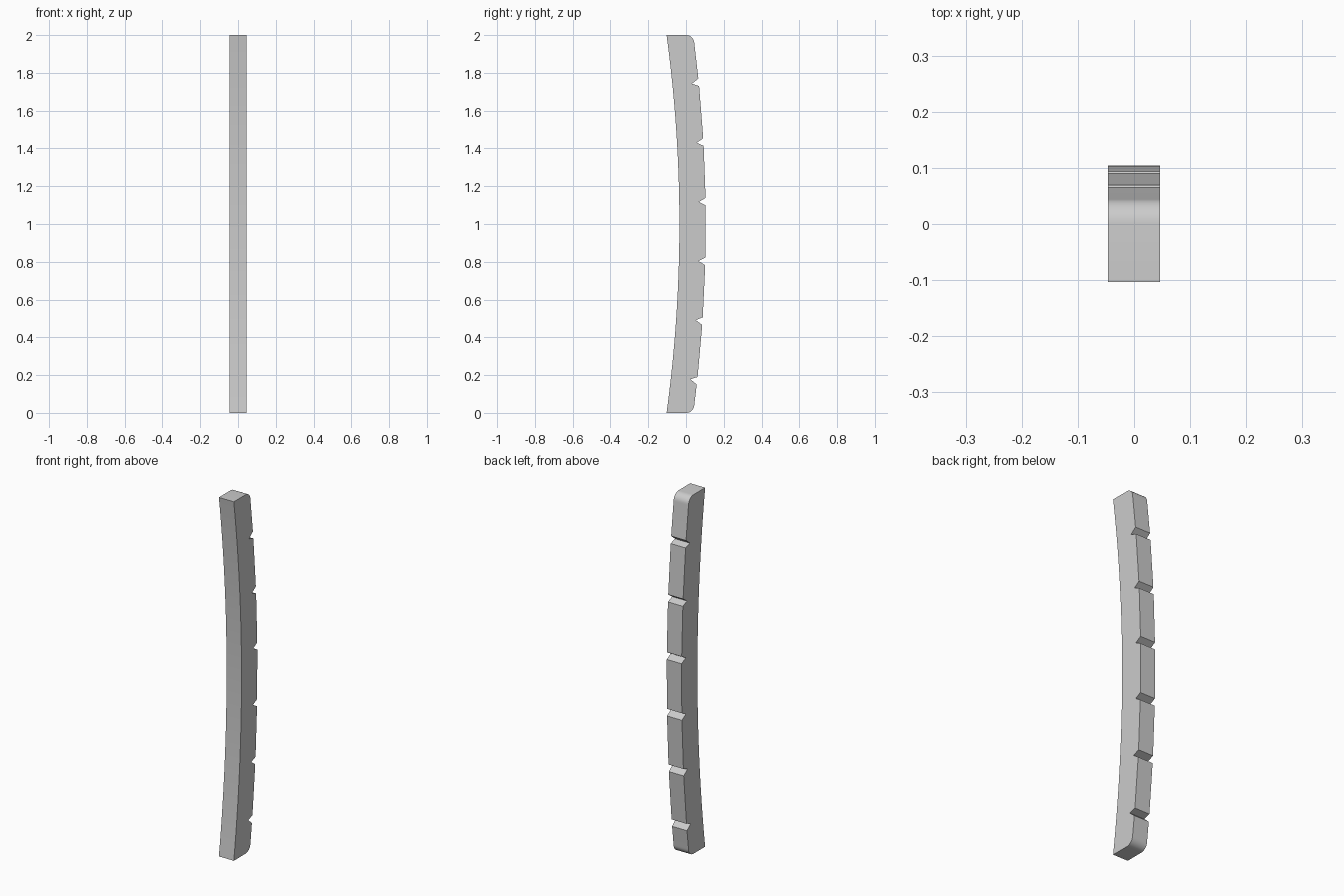
import bpy, bmesh, math

cube = bpy.data.objects.get("Cube")
if cube:
    bpy.data.objects.remove(cube, do_unlink=True)

HALF_WIDTH = 0.046
RADIUS = 7.39      # inner bend of the bar
THICK = 0.14
FILLET = 0.043


def inner_y(z):
    return -0.035 - RADIUS + math.sqrt(RADIUS ** 2 - (z - 1) ** 2)


def outer_y(z):
    r = RADIUS + THICK
    return 0.105 - r + math.sqrt(r ** 2 - (z - 1) ** 2)


# Concave front edge, bottom to top
profile = [(inner_y(i / 16), i / 16) for i in range(33)]


def rounded_corner(z_end, inward):
    """Quarter round from the end face to the outer edge."""
    edge_y = outer_y(z_end + inward * FILLET)
    steps = [i / 8 * math.pi / 2 for i in range(9)]
    return [(edge_y - FILLET * (1 - math.sin(a)),
             z_end + inward * FILLET * (1 - math.cos(a))) for a in steps]


profile += rounded_corner(2, -1)

# Back edge with six V notches, top to bottom
for i in range(6):
    z = 1.75 - 0.316 * i
    tilt = 0.01 * (z - 1)
    profile += [(outer_y(z + 0.02), z + 0.02),
                (outer_y(z) - 0.036, z - tilt),
                (outer_y(z - 0.02), z - 0.02)]

profile += reversed(rounded_corner(0, 1))

# Extrude the side profile across the width
bm = bmesh.new()
face = bm.faces.new([bm.verts.new((-HALF_WIDTH, y, z)) for y, z in profile])
result = bmesh.ops.extrude_face_region(bm, geom=[face])
moved = [g for g in result["geom"] if isinstance(g, bmesh.types.BMVert)]
bmesh.ops.translate(bm, verts=moved, vec=(2 * HALF_WIDTH, 0, 0))
bmesh.ops.recalc_face_normals(bm, faces=bm.faces)
mesh = bpy.data.meshes.new("notched_bar")
bm.to_mesh(mesh)
bm.free()

bar = bpy.data.objects.new("notched_bar", mesh)
bpy.context.collection.objects.link(bar)

# Plain grey material
grey = bpy.data.materials.new("light_grey")
grey.use_nodes = True
colour = (0.6, 0.6, 0.6, 1)
grey.diffuse_color = colour
grey.node_tree.nodes["Principled BSDF"].inputs["Base Color"].default_value = colour
mesh.materials.append(grey)

# Smooth the curves, keep the notches and edges crisp
bpy.ops.object.select_all(action="DESELECT")
bar.select_set(True)
bpy.context.view_layer.objects.active = bar
bpy.ops.object.shade_smooth_by_angle(angle=math.radians(25))
